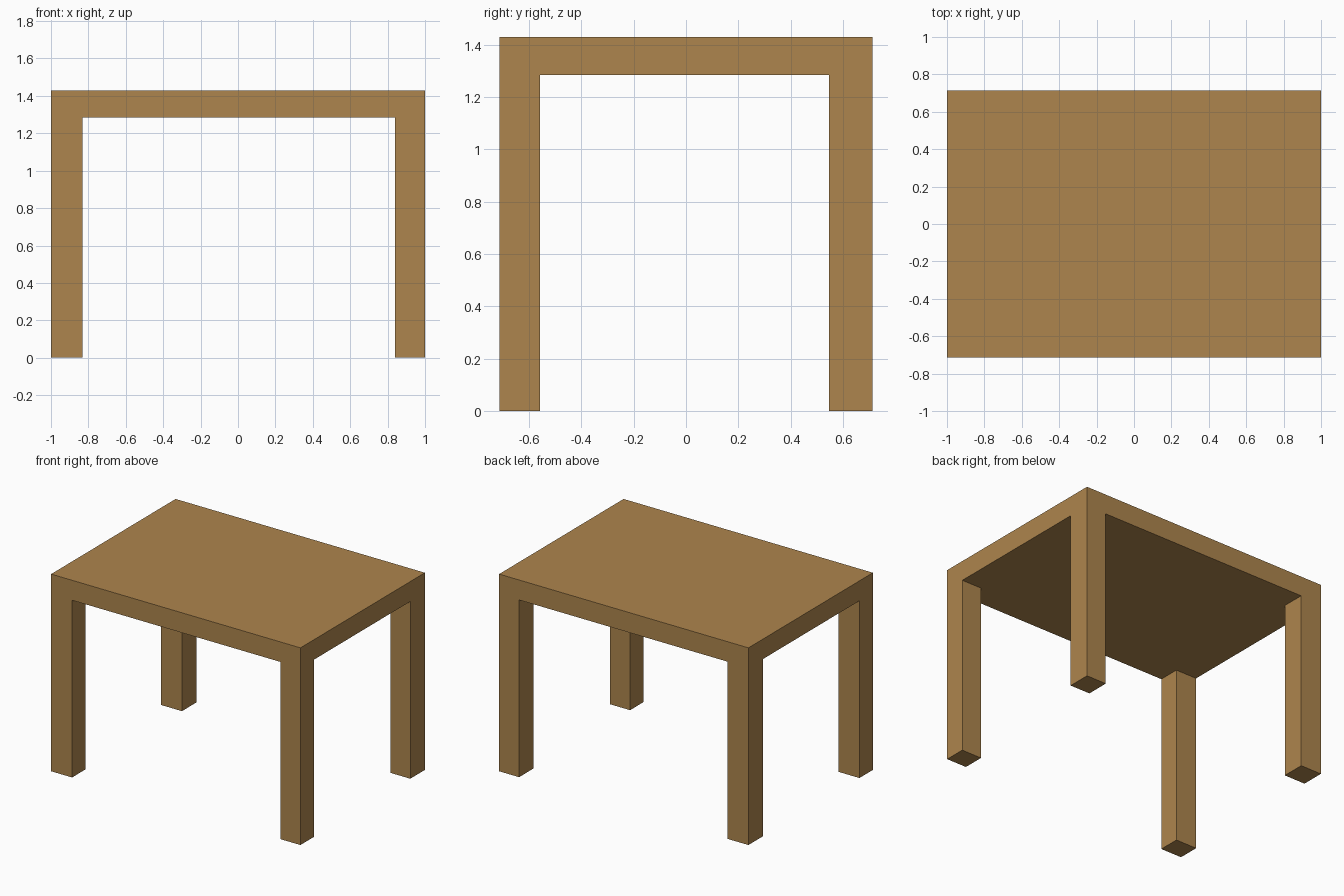
import bpy
import bmesh
from mathutils import Matrix, Vector

if "Cube" in bpy.data.objects:
    bpy.data.objects.remove(bpy.data.objects["Cube"])

HALF_X, HALF_Y = 1.0, 0.713
TOP_Z, UNDER_Z = 1.43, 1.285
# inner faces of the left/right and front/back legs
LEG_X = (-0.832, 0.84)
LEG_Y = (-0.559, 0.546)

# Table top slab
bm = bmesh.new()
size = (2 * HALF_X, 2 * HALF_Y, TOP_Z - UNDER_Z)
centre = Vector((0, 0, (TOP_Z + UNDER_Z) / 2))
bmesh.ops.create_cube(bm, size=1.0, matrix=Matrix.Translation(centre) @ Matrix.Diagonal((*size, 1)))

# Score the slab along the inner leg faces
cuts = [((x, 0, 0), (1, 0, 0)) for x in LEG_X] + [((0, y, 0), (0, 1, 0)) for y in LEG_Y]
for point, normal in cuts:
    bmesh.ops.bisect_plane(bm, geom=bm.verts[:] + bm.edges[:] + bm.faces[:],
                           plane_co=point, plane_no=normal)


# Legs: extrude the four underside corners to the floor
def is_leg_corner(face):
    c = face.calc_center_median()
    return (face.normal.z < -0.9 and not LEG_X[0] < c.x < LEG_X[1]
            and not LEG_Y[0] < c.y < LEG_Y[1])


bm.normal_update()
for face in [f for f in bm.faces if is_leg_corner(f)]:
    foot = bmesh.ops.extrude_discrete_faces(bm, faces=[face])["faces"][0]
    for v in foot.verts:
        v.co.z = 0.0

# Merge coplanar faces into clean flat sides
bmesh.ops.recalc_face_normals(bm, faces=bm.faces[:])
bmesh.ops.dissolve_limit(bm, angle_limit=0.01, verts=bm.verts[:], edges=bm.edges[:])

mesh = bpy.data.meshes.new("table")
bm.to_mesh(mesh)
bm.free()
table = bpy.data.objects.new("table", mesh)
bpy.context.collection.objects.link(table)

# Wood colour
wood = bpy.data.materials.new("wood")
wood.diffuse_color = (0.42, 0.235, 0.075, 1)
wood.use_nodes = True
wood.node_tree.nodes["Principled BSDF"].inputs["Base Color"].default_value = wood.diffuse_color
mesh.materials.append(wood)
